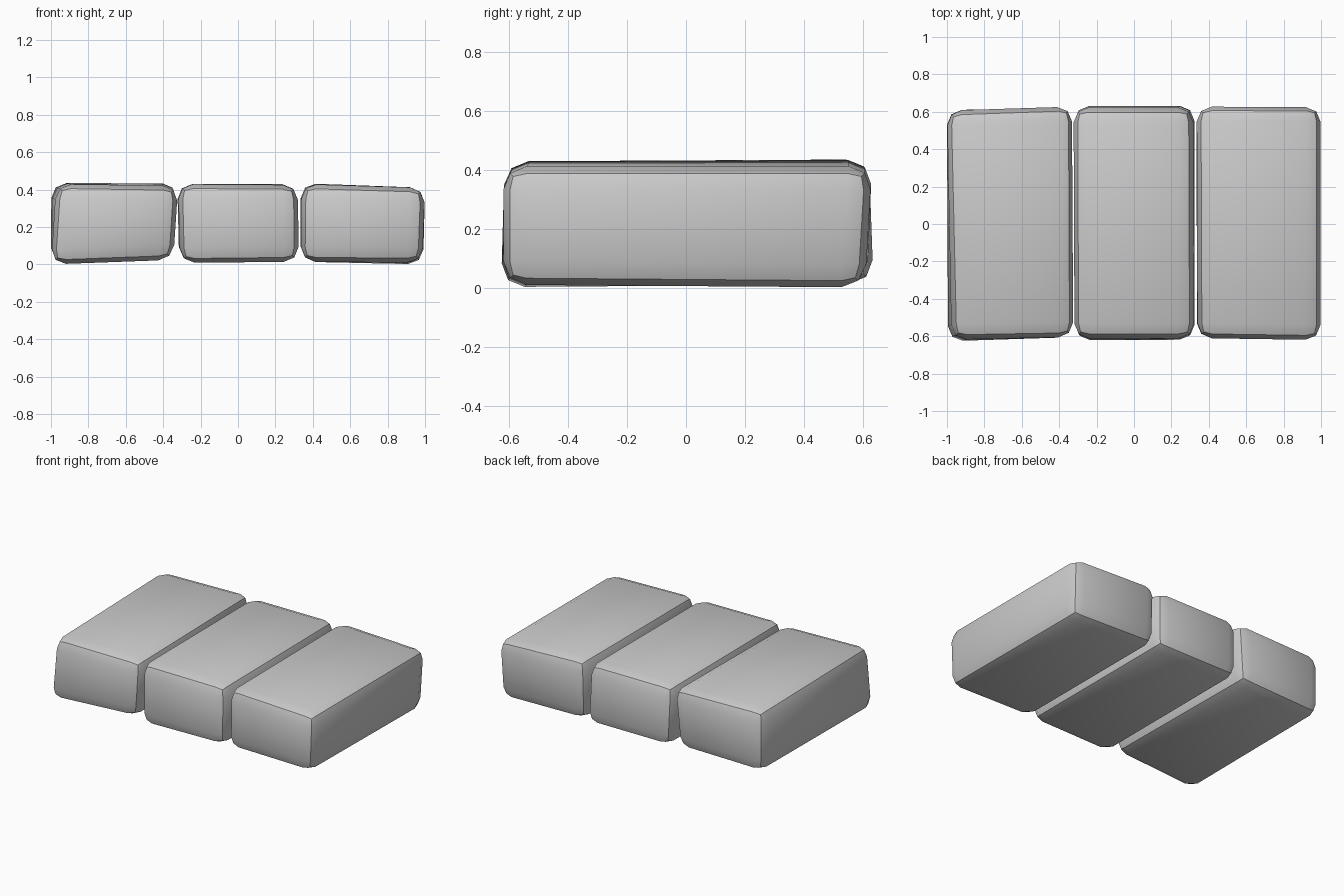
import bpy

# Corner order: bottom front-left, front-right, back-right, back-left, then the same on top
FACES = [(3, 2, 1, 0), (4, 5, 6, 7), (0, 1, 5, 4),
         (1, 2, 6, 5), (2, 3, 7, 6), (3, 0, 4, 7)]


def stone(name, corners):
    """Slightly skewed block with rounded edges."""
    mesh = bpy.data.meshes.new(name)
    mesh.from_pydata(corners, [], FACES)
    obj = bpy.data.objects.new(name, mesh)
    bpy.context.collection.objects.link(obj)
    bevel = obj.modifiers.new("rounded_edges", 'BEVEL')
    bevel.width = 0.08
    bevel.segments = 2
    bevel.limit_method = 'NONE'
    bpy.ops.object.select_all(action='DESELECT')
    bpy.context.view_layer.objects.active = obj
    obj.select_set(True)
    bpy.ops.object.modifier_apply(modifier=bevel.name)
    bpy.ops.object.shade_smooth_by_angle()
    return obj


# Left paving stone
stone("left_stone", [
    (-1.0, -0.63, 0.0), (-0.345, -0.605, 0.025), (-0.36, 0.62, 0.025), (-1.0, 0.61, 0.01),
    (-0.97, -0.615, 0.43), (-0.32, -0.605, 0.42), (-0.325, 0.63, 0.435), (-1.0, 0.605, 0.435)])

# Middle paving stone
stone("middle_stone", [
    (-0.31, -0.625, 0.008), (0.325, -0.62, 0.015), (0.325, 0.635, 0.015), (-0.315, 0.635, 0.015),
    (-0.32, -0.61, 0.43), (0.32, -0.61, 0.425), (0.315, 0.62, 0.43), (-0.325, 0.62, 0.43)])

# Right paving stone
stone("right_stone", [
    (0.335, -0.61, 0.015), (0.985, -0.62, 0.01), (0.99, 0.605, 0.0), (0.335, 0.615, 0.015),
    (0.34, -0.61, 0.43), (1.0, -0.62, 0.41), (1.0, 0.63, 0.41), (0.335, 0.63, 0.435)])
